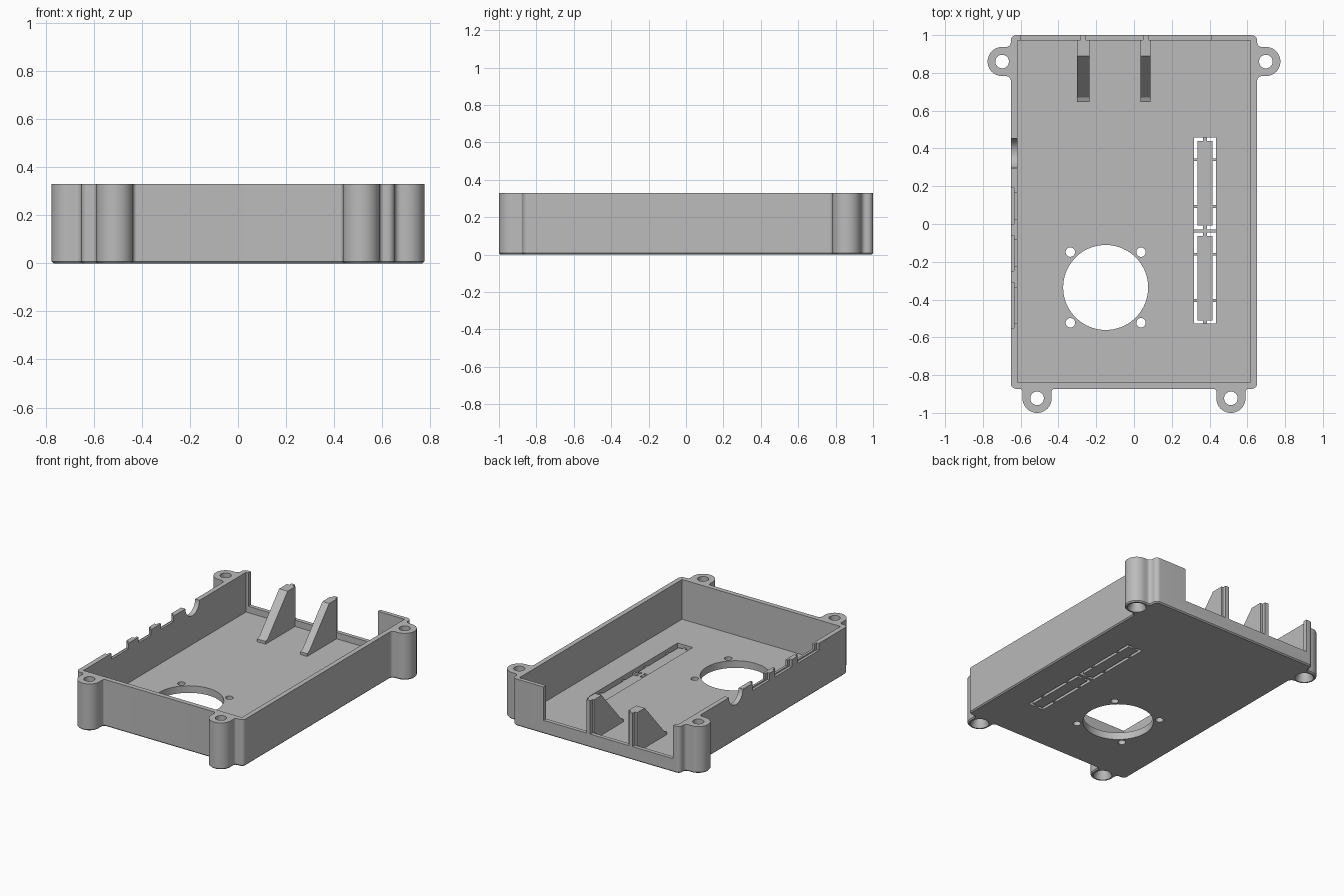
import bpy, bmesh, math
from mathutils import Vector

cube = bpy.data.objects.get("Cube")
if cube:
    bpy.data.objects.remove(cube, do_unlink=True)

grey = bpy.data.materials.new("matte grey")
grey.use_nodes = True
grey.diffuse_color = (0.5, 0.5, 0.5, 1)
grey.node_tree.nodes["Principled BSDF"].inputs["Base Color"].default_value = (0.5, 0.5, 0.5, 1)

TOP, FLOOR, WALL = 0.33, 0.05, 0.034
HW, FRONT, BACK = 0.652, -0.873, 1.0     # half width and ends of the box
EAR = 0.077                              # radius of the screw ears
SIDE_EAR, SIDE_Y = 0.698, 0.86
FRONT_EAR, FRONT_Y = 0.513, -0.923


def make_object(name, bm):
    bmesh.ops.recalc_face_normals(bm, faces=bm.faces)
    mesh = bpy.data.meshes.new(name)
    bm.to_mesh(mesh)
    bm.free()
    mesh.materials.append(grey)
    obj = bpy.data.objects.new(name, mesh)
    bpy.context.collection.objects.link(obj)
    return obj


def prism(name, points, direction, chamfer=0):
    """Extrude a closed 3D outline along a direction."""
    bm = bmesh.new()
    base = bm.faces.new([bm.verts.new(p) for p in points])
    rim = list(base.edges)
    new = bmesh.ops.extrude_face_region(bm, geom=[base], use_keep_orig=True)["geom"]
    bmesh.ops.translate(bm, verts=[v for v in new if isinstance(v, bmesh.types.BMVert)],
                        vec=direction)
    if chamfer:
        bmesh.ops.recalc_face_normals(bm, faces=bm.faces)
        bmesh.ops.bevel(bm, geom=rim, offset=chamfer, segments=1, affect='EDGES')
    return make_object(name, bm)


def box(name, x0, x1, y0, y1, z0, z1):
    return prism(name, [(x0, y0, z0), (x1, y0, z0), (x1, y1, z0), (x0, y1, z0)], (0, 0, z1 - z0))


def cylinder(name, x, y, r, z0, z1, r_top=None, sides=40):
    bm = bmesh.new()
    bmesh.ops.create_cone(bm, cap_ends=True, segments=sides, radius1=r,
                          radius2=r if r_top is None else r_top, depth=z1 - z0)
    bmesh.ops.translate(bm, verts=bm.verts, vec=(x, y, (z0 + z1) / 2))
    return make_object(name, bm)


def combine(target, other, operation='DIFFERENCE'):
    """Apply a boolean and discard the helper object."""
    other.hide_render = True
    mod = target.modifiers.new("cut", 'BOOLEAN')
    mod.operation, mod.solver, mod.object = operation, 'EXACT', other
    bpy.context.view_layer.objects.active = target
    bpy.ops.object.modifier_apply(modifier=mod.name)
    bpy.data.objects.remove(other, do_unlink=True)


def rounded(corners, steps=10):
    """Turn (x, y, radius) corners into an outline with filleted corners."""
    out = []
    for i, (x, y, r) in enumerate(corners):
        p = Vector((x, y))
        a = (Vector(corners[i - 1][:2]) - p).normalized()
        b = (Vector(corners[(i + 1) % len(corners)][:2]) - p).normalized()
        centre = p + (a + b) * r             # all corners are right angles
        for k in range(steps + 1):
            t = k / steps * math.pi / 2
            q = centre - b * r * math.cos(t) - a * r * math.sin(t)
            out.append((q.x, q.y, 0))
    return out


# Outer outline: right half, then mirrored
E = EAR - 0.0005
half = [
    (FRONT_EAR - EAR, FRONT, 0.015), (FRONT_EAR - EAR, FRONT_Y - EAR, E),
    (FRONT_EAR + EAR, FRONT_Y - EAR, E), (FRONT_EAR + EAR, FRONT, 0.015),
    (HW, FRONT, 0.03), (HW, SIDE_Y - EAR, 0.025),
    (SIDE_EAR + EAR, SIDE_Y - EAR, E), (SIDE_EAR + EAR, SIDE_Y + EAR, E),
    (HW, SIDE_Y + EAR, 0.025), (HW, BACK, 0.03),
]
outline = rounded(half + [(-x, y, r) for x, y, r in reversed(half)])
case = prism("case_shell", outline, (0, 0, TOP), chamfer=0.008)

# Cavity and the open stretch of the back wall above a low sill
combine(case, box("cavity", -HW + WALL, HW - WALL, FRONT + WALL, BACK - 0.028, FLOOR, 1))
combine(case, box("back_opening", -0.6, 0.41, 0.9, 1.2, 0.095, 1))

# Screw holes through the ears, flared at the bottom
for s in (-1, 1):
    for x, y in ((SIDE_EAR, SIDE_Y), (FRONT_EAR, FRONT_Y)):
        combine(case, cylinder("ear_hole", s * x, y, 0.036, -0.1, 1))
        combine(case, cylinder("ear_flare", s * x, y, 0.062, -0.005, 0.05, 0.036))

# Fan opening with four screw holes
FX, FY = -0.15, -0.336
combine(case, cylinder("fan_hole", FX, FY, 0.225, -0.1, 0.2, sides=80))
for sx in (-1, 1):
    for sy in (-1, 1):
        combine(case, cylinder("fan_screw", FX + sx * 0.187, FY + sy * 0.187,
                               0.025, -0.1, 0.2, sides=24))

# Port notches in the -x wall: wide outer recess, narrower through cut
for y0, y1 in ((0.0, 0.19), (-0.25, -0.06), (-0.55, -0.31)):
    combine(case, box("port_recess", -0.8, -HW + 0.018, y0, y1, TOP - 0.05, 1))
    combine(case, box("port_cut", -0.8, -0.6, y0 + 0.025, y1 - 0.025, TOP - 0.04, 1))
jack = [(-0.8, 0.375 + 0.078 * math.cos(k * math.tau / 40),
         TOP + 0.078 * math.sin(k * math.tau / 40)) for k in range(40)]
combine(case, prism("jack_cut", jack, (0.2, 0, 0)))

# Pin header slot
SX0, SX1 = 0.317, 0.435
combine(case, box("header_slot", SX0, SX1, -0.528, 0.458, -0.1, 0.2))

# Break-out strips held in the slot by thin tabs
T = 0.03
MID = (SX0 + SX1) / 2
parts = [box("header_bridge", SX0 - 0.005, SX1 + 0.005, -0.046, -0.028, 0, T)]
for y0, y1, tabs in ((-0.008, 0.44, (0.093, 0.34)), (-0.51, -0.064, (-0.405, -0.16))):
    parts.append(box("header_strip", MID - 0.039, MID + 0.039, y0, y1, 0, T))
    parts.append(box("header_end_tab", MID - 0.01, MID + 0.01, y0 - 0.025, y1 + 0.025, 0, T))
    for y in tabs:
        parts.append(box("header_side_tab", SX0 - 0.005, SX1 + 0.005, y - 0.007, y + 0.007, 0, T))

# Sloped fins between the rear ports, each with a narrow rear rib
for x0, x1 in ((-0.302, -0.236), (0.035, 0.088)):
    z = FLOOR - 0.005
    profile = [(x0, 0.645, z), (x0, 0.975, z), (x0, 0.975, TOP),
               (x0, 0.89, TOP), (x0, 0.67, 0.08), (x0, 0.645, 0.07)]
    parts.append(prism("port_fin", profile, (x1 - x0, 0, 0)))
    mid = (x0 + x1) / 2
    parts.append(box("fin_rib", mid - 0.014, mid + 0.014, 0.97, BACK, 0.09, TOP))

# Smooth the round surfaces, keep hard edges
bpy.ops.object.select_all(action='DESELECT')
case.select_set(True)
bpy.context.view_layer.objects.active = case
bpy.ops.object.shade_smooth_by_angle(angle=math.radians(30))
